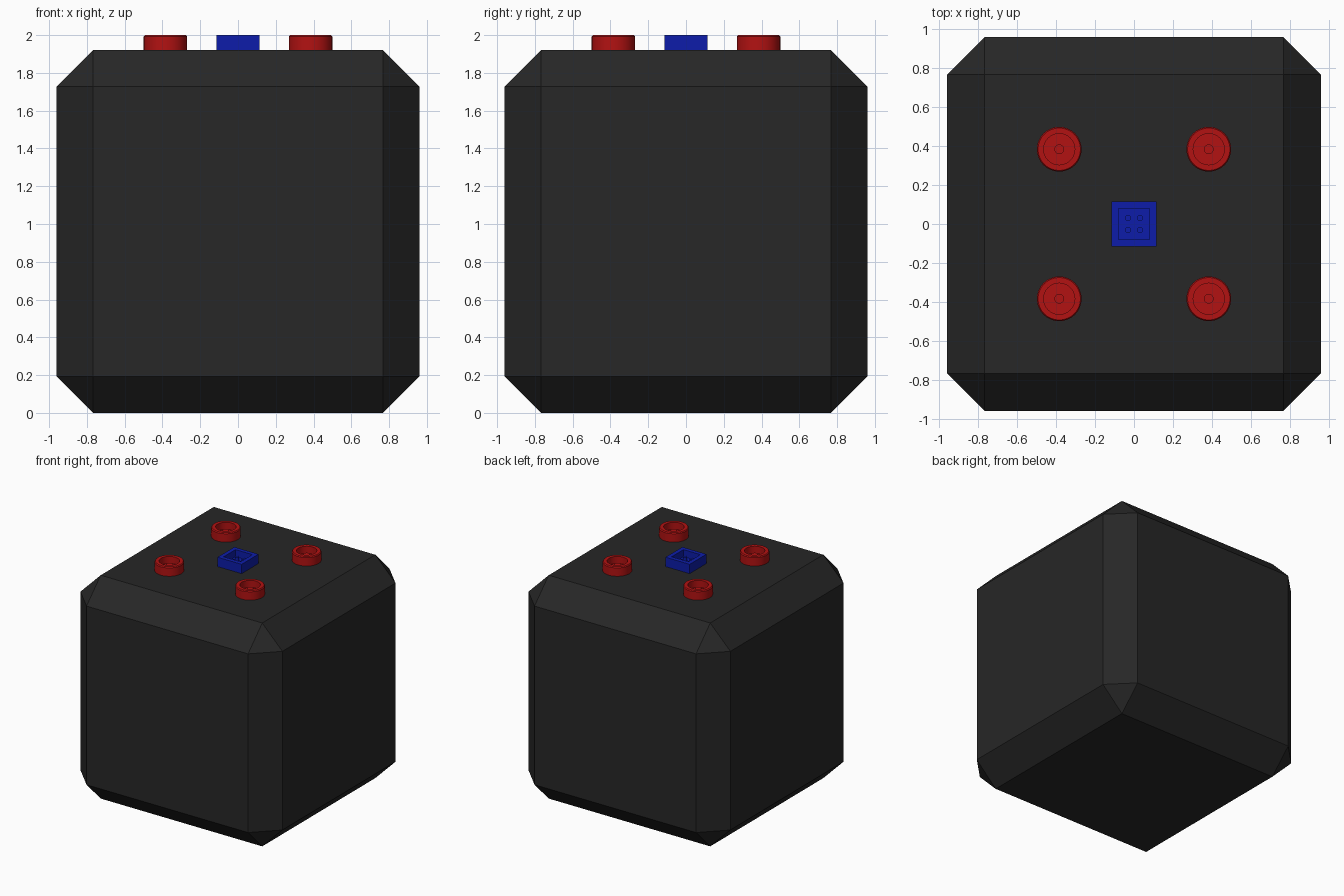
import bpy, bmesh
from math import cos, sin, pi, sqrt

if "Cube" in bpy.data.objects:
    bpy.data.objects.remove(bpy.data.objects["Cube"])


def material(name, rgb):
    m = bpy.data.materials.new(name)
    m.diffuse_color = (*rgb, 1)
    m.use_nodes = True
    m.node_tree.nodes["Principled BSDF"].inputs["Base Color"].default_value = m.diffuse_color
    return m


BLACK = material("black", (0.02, 0.02, 0.02))
RED = material("red", (0.45, 0.006, 0.006))
BLUE = material("blue", (0.004, 0.012, 0.40))


def finish(bm, name, mat, smooth=False):
    bmesh.ops.recalc_face_normals(bm, faces=bm.faces)
    me = bpy.data.meshes.new(name)
    bm.to_mesh(me)
    bm.free()
    me.materials.append(mat)
    ob = bpy.data.objects.new(name, me)
    bpy.context.collection.objects.link(ob)
    if smooth:
        bpy.ops.object.select_all(action='DESELECT')
        ob.select_set(True)
        bpy.context.view_layer.objects.active = ob
        bpy.ops.object.shade_smooth_by_angle(angle=0.6)
    return ob


def lathe(bm, profile, sides, x, y, turn=0.0):
    """Revolve (radius, z) points around a vertical axis and cap both ends."""
    rings = [[bm.verts.new((x + r * cos(turn + 2 * pi * i / sides),
                            y + r * sin(turn + 2 * pi * i / sides), z))
              for i in range(sides)] for r, z in profile]
    for a, b in zip(rings, rings[1:]):
        for i in range(sides):
            j = (i + 1) % sides
            bm.faces.new((a[i], a[j], b[j], b[i]))
    bm.faces.new(rings[0][::-1])
    bm.faces.new(rings[-1])


def pin(bm, r, x, y, z0, z1, sides=16):
    lathe(bm, [(r, z0), (r, z1)], sides, x, y)


# chamfered cube body
HALF, CHAMFER = 0.96, 0.192
bm = bmesh.new()
bmesh.ops.create_cube(bm, size=2 * HALF)
bmesh.ops.translate(bm, verts=bm.verts, vec=(0, 0, HALF))
bmesh.ops.bevel(bm, geom=bm.edges[:], offset=CHAMFER, segments=1,
                affect='EDGES', profile=0.5)
finish(bm, "body", BLACK)

# four round sockets with a centre pin
TOP, FLOOR = 2 * HALF, 1.94
for sx in (-1, 1):
    for sy in (-1, 1):
        x, y = sx * 0.384, sy * 0.384
        bm = bmesh.new()
        lathe(bm, [(0.115, TOP), (0.115, 1.992), (0.109, 2.0),
                   (0.08, 2.0), (0.08, FLOOR)], 32, x, y)
        pin(bm, 0.025, x, y, FLOOR, 1.97)
        finish(bm, "round_socket", RED, smooth=True)

# square socket with four pins
bm = bmesh.new()
q = sqrt(2)
lathe(bm, [(0.115 * q, TOP), (0.115 * q, 2.0),
           (0.08 * q, 2.0), (0.08 * q, FLOOR)], 4, 0, 0, pi / 4)
for sx in (-1, 1):
    for sy in (-1, 1):
        pin(bm, 0.016, sx * 0.031, sy * 0.031, FLOOR, 1.97)
finish(bm, "square_socket", BLUE, smooth=True)
